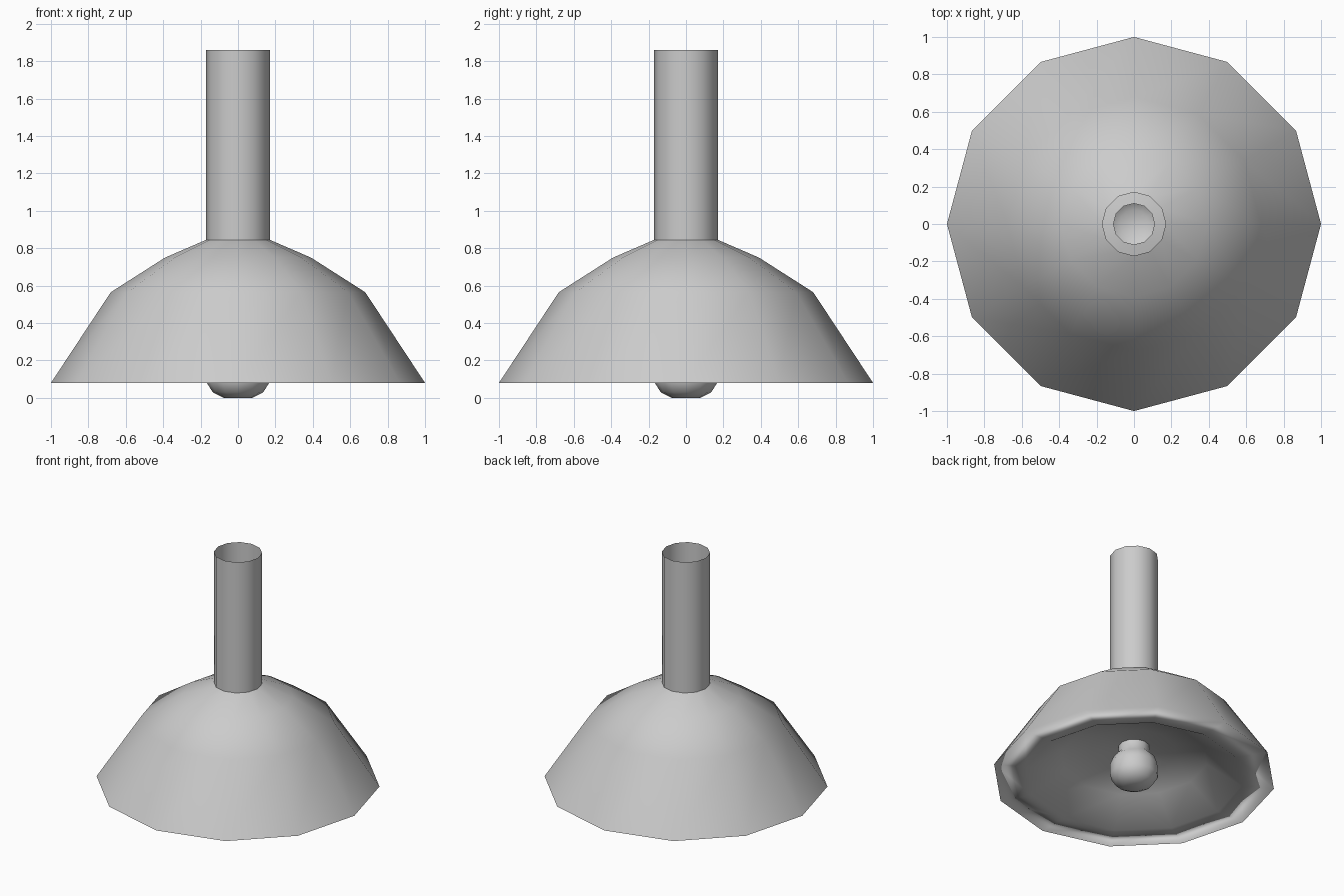
import bpy
import bmesh
from math import cos, sin, pi

if "Cube" in bpy.data.objects:
    bpy.data.objects.remove(bpy.data.objects["Cube"])

SIDES = 12


def revolve(name, profile):
    """Spin an (r, z) profile about z into a smooth-shaded 12-sided surface."""
    bm = bmesh.new()
    rings = []
    for r, z in profile:
        if r == 0:
            rings.append([bm.verts.new((0, 0, z))] * SIDES)
        else:
            rings.append([bm.verts.new((r * cos(2 * pi * j / SIDES),
                                        r * sin(2 * pi * j / SIDES), z))
                          for j in range(SIDES)])
    for lower, upper in zip(rings, rings[1:]):
        for j in range(SIDES):
            k = (j + 1) % SIDES
            corners = [lower[j], lower[k], upper[k], upper[j]]
            face = bm.faces.new(list(dict.fromkeys(corners)))
            face.smooth = True
    mesh = bpy.data.meshes.new(name)
    bm.to_mesh(mesh)
    bm.free()
    obj = bpy.data.objects.new(name, mesh)
    bpy.context.collection.objects.link(obj)
    # Let the large faces dominate the shading
    obj.modifiers.new("weighted_normals", 'WEIGHTED_NORMAL').weight = 80
    return obj


# Shade: inner ceiling, flat lip, then the outer dome
revolve("lamp_shade", [(0.11, 0.32), (0.30, 0.29), (0.52, 0.23), (0.77, 0.08),
                       (1.0, 0.08), (0.68, 0.565), (0.39, 0.75), (0.17, 0.845)])

# Hanging tube, open at the top
revolve("hanging_tube", [(0.17, 0.845), (0.17, 1.86)])

# Bulb with its neck, hollow and open towards the tube
revolve("light_bulb", [(0, 0), (0.077, 0), (0.135, 0.03), (0.17, 0.085),
                       (0.17, 0.165), (0.15, 0.22), (0.11, 0.26), (0.11, 0.32)])
